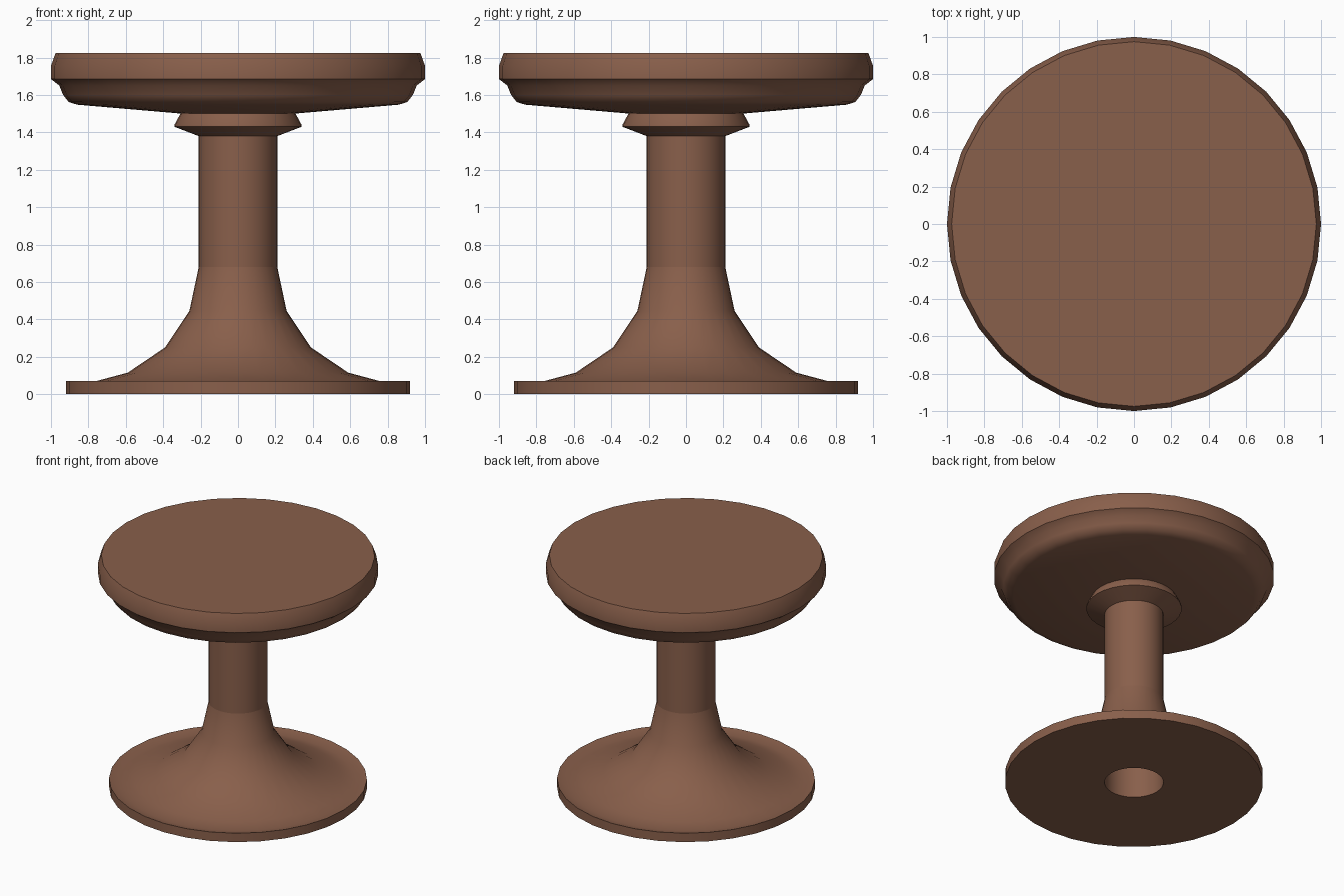
import bpy, bmesh, math

if "Cube" in bpy.data.objects:
    bpy.data.objects.remove(bpy.data.objects["Cube"])

SIDES = 32
wood = bpy.data.materials.new("brown_wood")
wood.diffuse_color = (0.25, 0.115, 0.07, 1)
wood.use_nodes = True
wood.node_tree.nodes["Principled BSDF"].inputs["Base Color"].default_value = wood.diffuse_color


def lathe(name, profile, angle=50):
    """Spin an (radius, height) profile around z; radius 0 closes to a pole."""
    bm = bmesh.new()
    rings = []
    for r, z in profile:
        rings.append([bm.verts.new((r * math.cos(2 * math.pi * i / SIDES),
                                    r * math.sin(2 * math.pi * i / SIDES), z))
                      for i in range(SIDES)])
    for a, b in zip(rings, rings[1:]):
        for i in range(SIDES):
            j = (i + 1) % SIDES
            bm.faces.new((a[i], a[j], b[j], b[i]))
    return bm, rings, name, angle


def finish(bm, name, angle):
    mesh = bpy.data.meshes.new(name)
    bm.to_mesh(mesh)
    bm.free()
    ob = bpy.data.objects.new(name, mesh)
    bpy.context.collection.objects.link(ob)
    mesh.materials.append(wood)
    bpy.ops.object.select_all(action='DESELECT')
    ob.select_set(True)
    bpy.context.view_layer.objects.active = ob
    bpy.ops.object.shade_smooth_by_angle(angle=math.radians(angle))
    return ob


# Pedestal: hollow foot disc with raised rim, flared skirt, column and collar
bm, rings, name, angle = lathe("pedestal", [
    (0.21, 0.68), (0.21, 0.0), (0.92, 0.0), (0.92, 0.07), (0.84, 0.05),
    (0.74, 0.075), (0.59, 0.115), (0.39, 0.25), (0.26, 0.445), (0.21, 0.68),
    (0.21, 1.38), (0.34, 1.43), (0.34, 1.44), (0.305, 1.505)])
bmesh.ops.remove_doubles(bm, verts=bm.verts, dist=0.0001)
finish(bm, name, angle)

# Round seat: shallow dished underside, stepped moulding, flat top
bm, rings, name, angle = lathe("seat", [
    (0.30, 1.50), (0.86, 1.548), (0.905, 1.562), (0.935, 1.60), (0.955, 1.65),
    (1.0, 1.685), (1.0, 1.755), (0.975, 1.825)])
bm.faces.new(rings[-1])
bm.faces.new(list(reversed(rings[0])))
finish(bm, name, angle)
